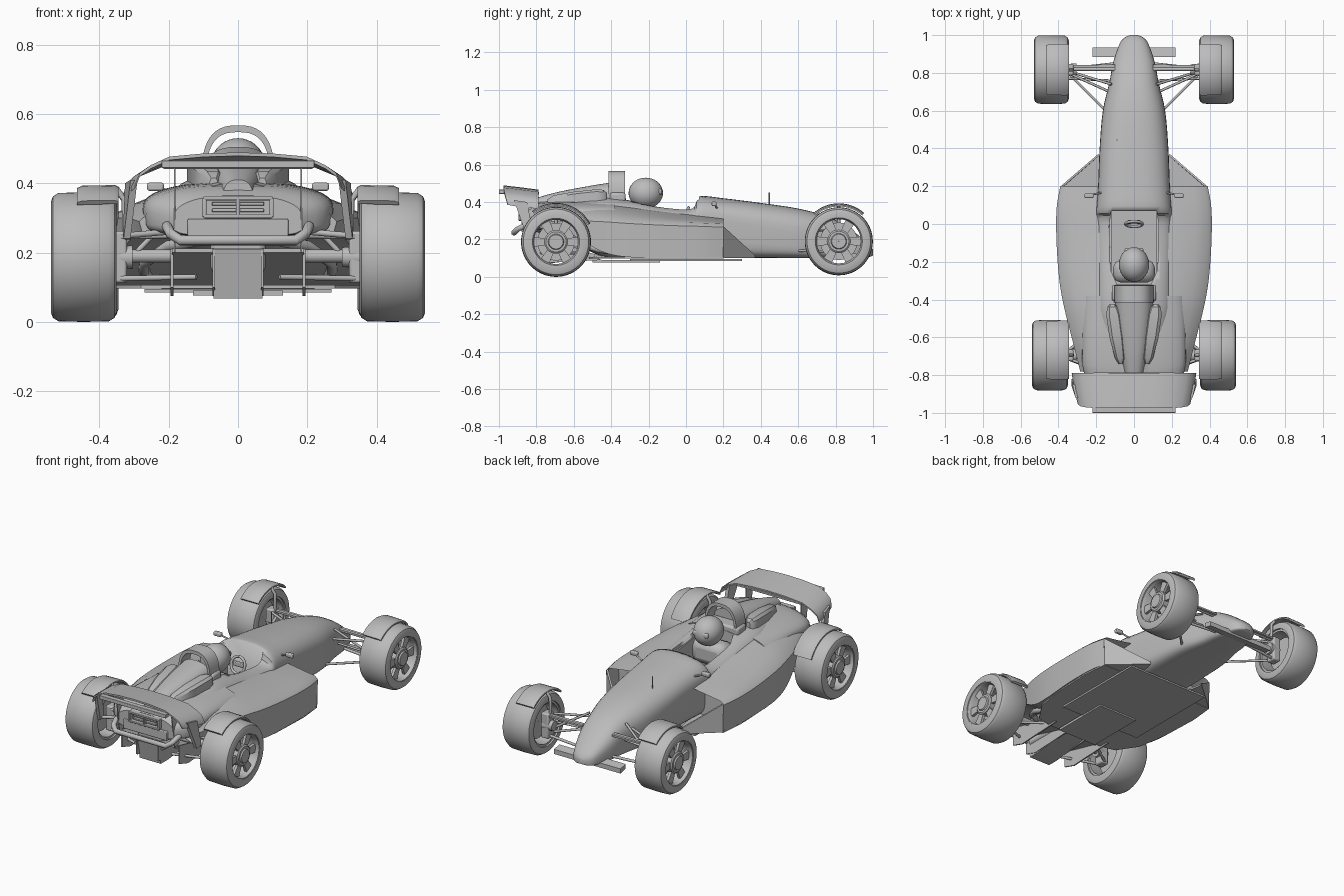
import bpy, bmesh, math
from mathutils import Vector

old = bpy.data.objects.get("Cube")
if old:
    bpy.data.objects.remove(old, do_unlink=True)

GREY = (0.5, 0.5, 0.5, 1)
paint = bpy.data.materials.new("plain grey")
paint.use_nodes = True
paint.diffuse_color = GREY
for node in paint.node_tree.nodes:
    if node.type == 'BSDF_PRINCIPLED':
        node.inputs["Base Color"].default_value = GREY


def add(name, bm, angle=35, bevel=0):
    bmesh.ops.recalc_face_normals(bm, faces=bm.faces)
    mesh = bpy.data.meshes.new(name)
    bm.to_mesh(mesh)
    bm.free()
    mesh.materials.append(paint)
    mesh.shade_smooth()
    mesh.set_sharp_from_angle(angle=math.radians(angle))
    ob = bpy.data.objects.new(name, mesh)
    bpy.context.collection.objects.link(ob)
    if bevel:
        mod = ob.modifiers.new("soft edges", 'BEVEL')
        mod.width, mod.segments = bevel, 2
    return ob


def loft_mesh(rings, wrap=False):
    bm = bmesh.new()
    rows = [[bm.verts.new(p) for p in ring] for ring in rings]
    n = len(rows[0])
    for i in range(len(rows) - (0 if wrap else 1)):
        a, b = rows[i], rows[(i + 1) % len(rows)]
        for k in range(n):
            bm.faces.new((a[k], a[(k + 1) % n], b[(k + 1) % n], b[k]))
    if not wrap:
        bm.faces.new(rows[0])
        bm.faces.new(rows[-1])
    return bm


def loft(name, rings, wrap=False):
    return add(name, loft_mesh(rings, wrap))


def box(name, centre, size, bevel=0.004):
    bm = bmesh.new()
    bmesh.ops.create_cube(bm, size=1)
    for v in bm.verts:
        v.co = Vector(c + a * b for c, a, b in zip(centre, v.co, size))
    return add(name, bm, bevel=bevel)


def ball(name, centre, radii):
    bm = bmesh.new()
    bmesh.ops.create_uvsphere(bm, u_segments=28, v_segments=18, radius=1)
    for v in bm.verts:
        v.co = Vector(c + a * b for c, a, b in zip(centre, v.co, radii))
    return add(name, bm, 60)


def plate(name, points, offset):
    """Flat outline thickened along an offset vector."""
    return loft(name, [points, [Vector(p) + Vector(offset) for p in points]])


def tube(name, points, radius):
    curve = bpy.data.curves.new(name, 'CURVE')
    curve.dimensions, curve.bevel_depth, curve.bevel_resolution = '3D', radius, 3
    curve.use_fill_caps = True
    spline = curve.splines.new('POLY')
    spline.points.add(len(points) - 1)
    for p, q in zip(spline.points, points):
        p.co = (*q, 1)
    helper = bpy.data.objects.new(name, curve)
    bm = bmesh.new()
    bm.from_mesh(bpy.data.meshes.new_from_object(helper))
    bpy.data.objects.remove(helper)
    return add(name, bm, 50)


def lathe(name, centre, profile, steps=48):
    """Closed (x offset, radius) profile spun about the x axis."""
    cx, cy, cz = centre
    turns = [2 * math.pi * i / steps for i in range(steps)]
    return loft(name, [[(cx + x, cy + r * math.cos(t), cz + r * math.sin(t))
                        for x, r in profile] for t in turns], wrap=True)


def smooth(rows, steps=4):
    """Catmull-Rom interpolation between station rows."""
    out = []
    for i in range(len(rows) - 1):
        quad = zip(rows[max(i - 1, 0)], rows[i], rows[i + 1], rows[min(i + 2, len(rows) - 1)])
        quad = list(quad)
        for t in (k / steps for k in range(steps)):
            out.append([b + 0.5 * t * (c - a + t * (2*a - 5*b + 4*c - d + t * (3*(b - c) + d - a)))
                        for a, b, c, d in quad])
    return out + [list(rows[-1])]


def hull(name, stations, top=0.8, n=36):
    """Body loft from (y, half width, bottom, widest height, top)."""
    rings = []
    for y, w, zb, zm, zt in smooth(stations):
        ring = []
        for i in range(n):
            c, s = math.cos(2 * math.pi * i / n), math.sin(2 * math.pi * i / n)
            e = top if s > 0 else 0.35
            h = zt - zm if s > 0 else zm - zb
            ring.append((math.copysign(w * abs(c) ** e, c), y,
                         zm + math.copysign(h * abs(s) ** e, s)))
        rings.append(ring)
    return loft(name, rings)


# Central body with cockpit opening
tub = hull("nose_and_tub", [
    (1.0, .02, .115, .13, .145), (.985, .052, .108, .13, .168), (.95, .078, .103, .14, .2),
    (.85, .112, .1, .18, .275), (.75, .13, .1, .21, .325), (.6, .165, .1, .23, .365),
    (.4, .182, .1, .27, .395), (.2, .19, .1, .3, .42), (.07, .2, .1, .31, .43),
    (.03, .2, .1, .3, .375), (-.12, .2, .1, .31, .38), (-.3, .2, .1, .32, .415),
    (-.45, .2, .11, .33, .43), (-.6, .17, .18, .33, .42), (-.8, .13, .24, .32, .4)])
cutter = plate("cockpit_cutter", [(s * x, y, .17) for s, x, y in (
    (1, .12, .07), (1, .13, .0), (1, .125, -.24), (1, .09, -.32),
    (-1, .09, -.32), (-1, .125, -.24), (-1, .13, .0), (-1, .12, .07))], (0, 0, .4))
cutter.hide_render = True
cutter.hide_viewport = True
cut = tub.modifiers.new("cockpit", 'BOOLEAN')
cut.operation, cut.object, cut.solver = 'DIFFERENCE', cutter, 'EXACT'

# Engine deck, spine and roll hoop
hull("engine_deck", [(-.38, .27, .25, .325, .4), (-.6, .275, .25, .33, .405),
                     (-.79, .265, .25, .32, .395), (-.87, .185, .25, .3, .365)], 0.85)
hull("engine_spine", [(-.4, .1, .35, .42, .505), (-.55, .085, .34, .41, .48),
                      (-.7, .065, .33, .39, .45), (-.84, .045, .3, .35, .41)])
box("gearbox", (0, -.66, .21), (.16, .36, .14), .02)
arch = []
for i in range(25):
    c, s = math.cos(math.pi * i / 24), abs(math.sin(math.pi * i / 24))
    x, z = math.copysign(abs(c) ** .75, c) * .105, s ** .75 * .15
    arch.append([(x * k, y, .417 + z * k) for k, y in
                 ((1, -.325), (1, -.415), (.87, -.415), (.87, -.325))])
loft("roll_hoop", arch)
box("hoop_base", (0, -.365, .425), (.235, .085, .05), .012)

# Driver and controls
ball("helmet", (0, -.215, .448), (.08, .092, .082))
box("helmet_visor", (0, -.14, .455), (.1, .024, .032), .01)
box("driver_shoulders", (0, -.25, .31), (.22, .12, .14), .04)
bm = bmesh.new()
bmesh.ops.create_circle(bm, segments=24, radius=.045)
grip = [v.co.copy() for v in bm.verts]
bm.free()
tube("steering_wheel", [(p.x, p.y * .3, .325 + p.y) for p in grip + grip[:1]], .008)
box("steering_hub", (0, .01, .325), (.07, .02, .025))
tube("radio_aerial", [(-.09, .445, .36), (-.09, .445, .45)], .003)

# Floor, plank and diffuser
edge = [(.385, .2), (.4, .05), (.39, -.2), (.36, -.38), (.28, -.5), (.19, -.52)]
plate("wide_floor", [(x, y, .097) for x, y in edge] + [(-x, y, .097) for x, y in edge[::-1]],
      (0, 0, .01))
box("floor_plate", (0, 0, .09), (.54, .6, .01), 0)
box("floor_plank", (0, -.32, .083), (.26, .36, .014), 0)
plate("diffuser_ramp", [(-.19, -.45, .1), (.19, -.45, .1), (.19, -.85, .2), (-.19, -.85, .2)],
      (0, 0, .012))
for x, end in ((-.19, -.83), (-.07, -.86), (.07, -.86), (.19, -.83)):
    plate("diffuser_fin", [(x - .004, -.45, .09), (x - .004, end + .08, .075), (x - .004, end, .1),
                           (x - .004, end, .21), (x - .004, -.6, .16)], (.008, 0, 0))
plate("diffuser_centre", [(-.07, -.5, .1), (-.07, -.76, .068), (-.07, -.83, .068),
                          (-.07, -.86, .21), (-.07, -.6, .21)], (.14, 0, 0))

# Tail panel, light frame and bumper
box("tail_panel", (0, -.865, .27), (.29, .03, .055))
for z in (.305, .357):
    box("light_frame_rail", (0, -.88, z), (.2, .03, .012), .003)
for x in (-.097, 0, .097):
    box("light_frame_post", (x, -.88, .33), (.012, .03, .055), .003)
for z in (.322, .341):
    box("tail_light", (0, -.876, z), (.15, .02, .01), .002)
tube("rear_bumper", [(-.2, -.8, .28), (-.205, -.86, .275), (-.195, -.9, .255), (-.165, -.92, .235),
                     (.165, -.92, .235), (.195, -.9, .255), (.205, -.86, .275), (.2, -.8, .28)], .015)

# Rear wing: one arched sheet with drooping tips, narrower at the back
half = [(.33, .39, .02), (.314, .425, .01), (.28, .447, .004), (.22, .472, 0), (.11, .481, 0)]
span = [(-x, z, d) for x, z, d in half] + [(0, .484, 0)] + half[::-1]
loft("rear_wing", [[(.9 * x, -.975 + d, z + .005), (.96 * x, -.88, z - .006),
                    (x, -.788, z - .018), (x, -.788, z - .026),
                    (.96 * x, -.88, z - .018), (.9 * x, -.975 + d, z - .005)]
                   for x, z, d in span])
box("wing_lip", (0, -.985, .455), (.44, .03, .022), .002)
box("wing_lower_flap", (0, -.83, .447), (.43, .09, .012), .002)

# Front wing
plate("front_wing", [(-.22, .935, .09), (.22, .935, .09), (.22, .885, .1), (-.22, .885, .1)],
      (0, 0, .028))

# End, centre x, y, z, half width, radius, fender angles back and front
AXLES = (("front", .4375, .817, .19, .0925, .182, -42, 42),
         ("rear", .445, -.695, .187, .095, .187, -38, 62))

for s, side in ((1, "left"), (-1, "right")):
    # Sidepod with recessed inlet: (y, outer x, inner top, outer top, bottom)
    rows = [(.2, .39, .31, .275, .105), (.08, .41, .325, .28, .105), (-.1, .41, .345, .285, .105),
            (-.3, .395, .37, .295, .105), (-.45, .368, .385, .305, .135),
            (-.62, .325, .38, .31, .23), (-.78, .285, .37, .3, .26)]
    bm = loft_mesh([[(s * x, y, z) for x, z in (
        (.12, zi), (.19, zi), (.6 * xo + .08, .45 * zi + .55 * zo), (xo - .02, zo + .008),
        (xo, zo - .01), (xo - .008, zb), (.12, zb))] for y, xo, zi, zo, zb in smooth(rows)])
    mouth = max(bm.faces, key=lambda f: f.calc_center_median().y)
    bmesh.ops.recalc_face_normals(bm, faces=bm.faces)
    bmesh.ops.inset_individual(bm, faces=[mouth], thickness=.014)
    for v in mouth.verts:
        v.co.y -= .1
    add(side + "_sidepod", bm)
    plate(side + "_inlet_floor", [(s * .385, .2, .1), (s * .185, .37, .1), (s * .15, .2, .1)],
          (0, 0, .01))
    plate(side + "_inlet_vane", [(s * .385, .2, .1), (s * .388, .2, .27), (s * .19, .37, .115),
                                 (s * .19, .37, .1)], (-s * .008, -.006, 0))
    tube(side + "_exhaust", [(s * .22, -.36, .13), (s * .27, -.47, .145), (s * .27, -.55, .17),
                             (s * .2, -.66, .22), (s * .08, -.72, .24)], .016)

    # Deck vent pods, mirrors and wing supports
    pod = [(-.74, .07, .012, .415), (-.71, .073, .028, .435), (-.6, .09, .04, .455),
           (-.48, .107, .04, .468), (-.44, .113, .028, .465), (-.425, .115, .012, .45)]
    loft(side + "_vent_pod", [[(s * (x + w * dx), y, z) for dx, z in (
        (-1, .37), (-1, zt - .012), (-.6, zt), (.6, zt), (1, zt - .012), (1, .37))]
        for y, x, w, zt in pod])
    box(side + "_mirror", (s * .238, .15, .39), (.048, .025, .024), .006)
    tube(side + "_mirror_stem", [(s * .15, .17, .36), (s * .225, .155, .385)], .005)
    plate(side + "_wing_strut", [(s * .31, -.92, .41), (s * .326, -.85, .4),
                                 (s * .332, -.82, .25), (s * .33, -.86, .24)], (-s * .02, 0, 0))
    tube(side + "_strut_foot", [(s * .316, -.84, .25), (s * .2, -.8, .26)], .009)
    plate(side + "_wing_pylon", [(s * .18, -.9, .465), (s * .18, -.83, .455),
                                 (s * .18, -.82, .22), (s * .18, -.86, .2)], (s * .005, 0, 0))

    for end, x, y, z, hw, r, back, front in AXLES:
        # Wheel: tyre, rim, spokes, hub and brake disc
        name, at = side + "_" + end, (s * x, y, z)
        lathe(name + "_tyre", at, [(-hw, .13), (-hw, r - .028), (-hw + .006, r - .012),
              (-hw + .022, r - .002), (0, r), (hw - .022, r - .002), (hw - .006, r - .012),
              (hw, r - .028), (hw, .13)], 64)
        lathe(name + "_rim", at, [(s * a, b) for a, b in (
            (-hw + .01, .118), (-hw + .01, .134), (hw - .003, .134), (hw - .003, .126),
            (hw - .02, .118))])
        face = s * (hw - .025)
        lathe(name + "_hub", (s * x + face, y, z), [(s * a, b) for a, b in (
            (-.03, .001), (-.03, .062), (.008, .062), (.014, .054), (.014, .042),
            (.022, .038), (.022, .001))])
        lathe(name + "_brake", (s * (x - .02), y, z),
              [(-.01, .001), (-.01, .1), (.01, .1), (.01, .001)])
        lathe(name + "_hub_carrier", (s * .335, y, z),
              [(-.035, .001), (-.035, .028), (.03, .034), (.03, .001)], 24)
        for i in range(6):
            t = math.pi * i / 3
            out = Vector((0, math.cos(t), math.sin(t)))
            across = Vector((0, -math.sin(t), math.cos(t)))
            root = Vector(at) + Vector((face - s * .012, 0, 0))
            plate(name + "_spoke", [root + out * .05 - across * .018, root + out * .05 + across * .018,
                  root + out * .122 + across * .026, root + out * .122 - across * .026], (s * .016, 0, 0))
        # Curved fender and its stay
        rings = []
        for i in range(15):
            t = math.radians(back + (front - back) * i / 14)
            rings.append([(s * px, y + q * math.sin(t), z + q * math.cos(t)) for px, q in (
                (.345, r + .008), (.345, r + .016), (.355, r + .021), (.45, r + .019),
                (.465, r + .012), (.465, r + .004))])
        loft(name + "_fender", rings)
        tube(name + "_fender_stay", [(s * .352, y, z + r + .012), (s * .328, y, z + r - .02),
                                     (s * .325, y, z + .06), (s * .35, y, z)], .009)
        box(name + "_upright", (s * .345, y, z), (.05, .06, .15), .008)

    # Suspension arms: inner end, outer end, radius
    arms = [((.1, .82, .25), (.36, .82, .25), .01), ((.13, .7, .25), (.35, .8, .25), .007),
            ((.09, .85, .13), (.36, .82, .13), .008), ((.15, .6, .14), (.35, .8, .135), .007),
            ((.12, .74, .29), (.35, .81, .15), .007), ((.13, .76, .2), (.35, .77, .19), .006),
            ((.2, -.55, .25), (.36, -.68, .245), .008), ((.15, -.78, .25), (.36, -.71, .245), .008),
            ((.17, -.55, .13), (.36, -.68, .125), .008), ((.12, -.8, .13), (.36, -.71, .125), .008),
            ((.06, -.7, .19), (.38, -.695, .19), .02), ((.18, -.7, .32), (.35, -.7, .14), .008)]
    for a, b, radius in arms:
        tube(side + "_suspension_arm", [(s * a[0], *a[1:]), (s * b[0], *b[1:])], radius)
    plate(side + "_front_wishbone_fairing", [(s * .1, .845, .246), (s * .33, .84, .246),
                                             (s * .33, .81, .246), (s * .1, .81, .246)], (0, 0, .01))
